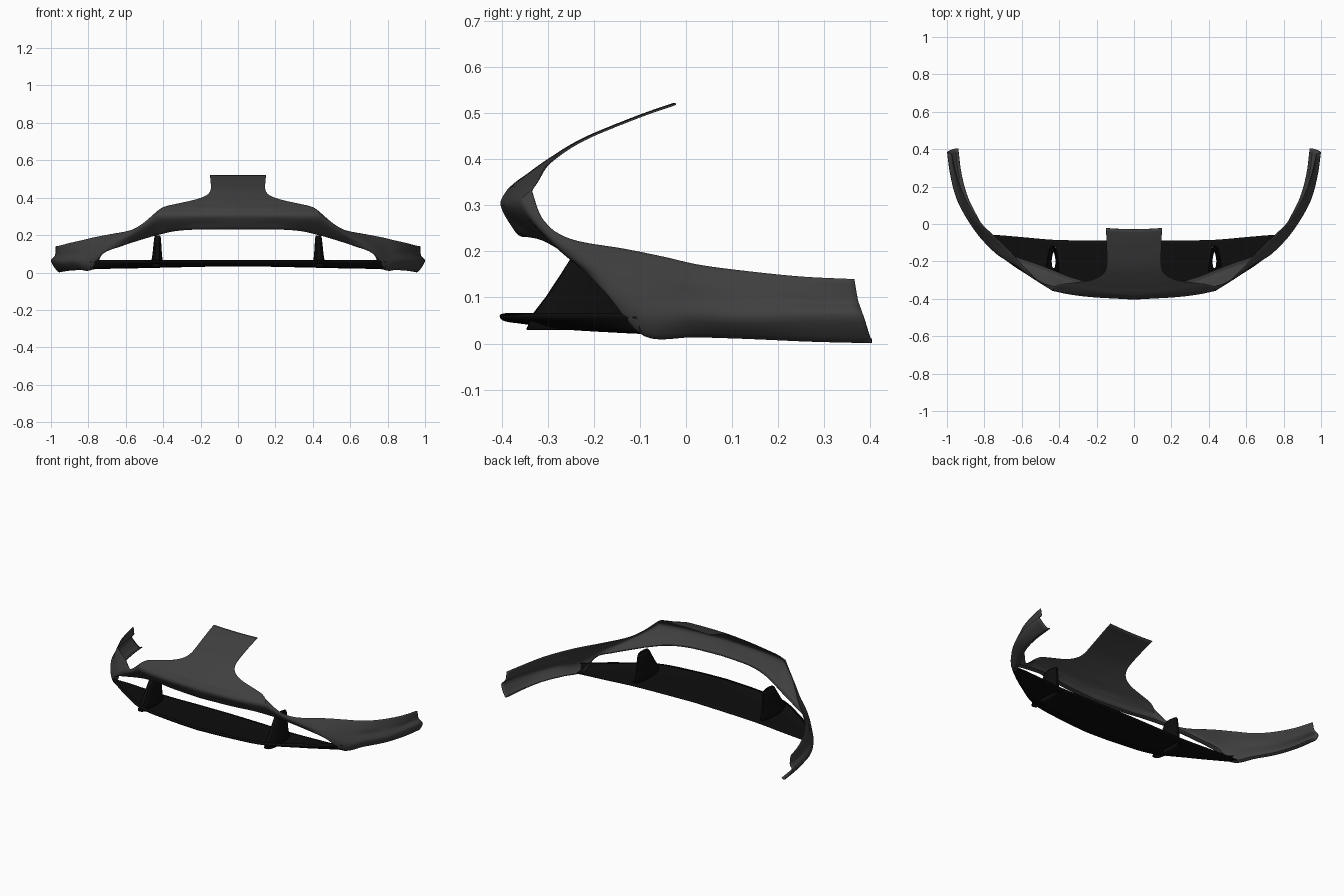
import bpy, bmesh, math
from mathutils import Vector

if "Cube" in bpy.data.objects:
    bpy.data.objects.remove(bpy.data.objects["Cube"])


def material(name, v):
    m = bpy.data.materials.new(name)
    m.diffuse_color = (v, v, v, 1)
    m.use_nodes = True
    m.node_tree.nodes["Principled BSDF"].inputs["Base Color"].default_value = m.diffuse_color
    return m


GREY = material("dark grey paint", 0.05)
BLACK = material("black plastic", 0.004)


def spline(pts, n):
    """Smooth path through pts with n steps per span."""
    p = [Vector(q) for q in pts]
    p = [2 * p[0] - p[1]] + p + [2 * p[-1] - p[-2]]
    out = []
    for i in range(1, len(p) - 2):
        a, b, c, d = p[i - 1:i + 3]
        for k in range(n):
            t = k / n
            out.append(0.5 * (2 * b + (c - a) * t + (2 * a - 5 * b + 4 * c - d) * t * t
                              + (3 * b - a - 3 * c + d) * t ** 3))
    return out + [p[-2]]


def smooth_grid(sections, n_along, n_across):
    rows = [spline(s, n_across) for s in sections]
    return list(zip(*[spline(col, n_along) for col in zip(*rows)]))


def add_grid(bm, grid):
    vs = [[bm.verts.new(p) for p in row] for row in grid]
    for a, b in zip(vs, vs[1:]):
        for i in range(len(a) - 1):
            bm.faces.new((a[i], a[i + 1], b[i + 1], b[i]))


def finish(bm, name, mat, thick):
    bmesh.ops.remove_doubles(bm, verts=bm.verts, dist=0.0008)
    bmesh.ops.recalc_face_normals(bm, faces=bm.faces)
    me = bpy.data.meshes.new(name)
    bm.to_mesh(me)
    bm.free()
    me.materials.append(mat)
    ob = bpy.data.objects.new(name, me)
    bpy.context.collection.objects.link(ob)
    bpy.ops.object.select_all(action='DESELECT')
    ob.select_set(True)
    bpy.context.view_layer.objects.active = ob
    mod = ob.modifiers.new("mirror", 'MIRROR')
    mod.use_clip = True
    mod = ob.modifiers.new("thickness", 'SOLIDIFY')
    mod.thickness = thick
    mod.offset = 0
    bpy.ops.object.shade_smooth_by_angle(angle=math.radians(35))
    return ob


# Bumper face: cross-sections from top edge to bottom edge, centre out to the wheel arch
nose = [
    [(0, -.385, .335), (0, -.4, .31), (0, -.397, .29), (0, -.38, .26), (0, -.36, .235)],
    [(.2, -.372, .335), (.2, -.39, .31), (.2, -.387, .29), (.2, -.365, .26), (.2, -.345, .234)],
    [(.33, -.355, .335), (.335, -.375, .31), (.335, -.37, .285), (.335, -.34, .25), (.335, -.31, .225)],
    [(.425, -.335, .332), (.435, -.355, .31), (.435, -.347, .28), (.44, -.31, .24), (.45, -.265, .20)],
]
side = [
    nose[-1],
    [(.50, -.31, .268), (.505, -.312, .25), (.51, -.30, .23), (.52, -.27, .20), (.53, -.235, .175)],
    [(.57, -.25, .226), (.58, -.258, .21), (.59, -.25, .19), (.605, -.23, .17), (.62, -.205, .145)],
    [(.68, -.13, .204), (.69, -.15, .18), (.70, -.17, .155), (.71, -.175, .13), (.72, -.168, .105)],
    [(.77, -.045, .187), (.785, -.06, .15), (.795, -.075, .11), (.805, -.09, .06), (.79, -.09, .02)],
    [(.84, .03, .17), (.86, .02, .13), (.865, .015, .10), (.88, .01, .06), (.85, .02, .018)],
    [(.90, .13, .157), (.915, .13, .12), (.925, .13, .095), (.945, .13, .055), (.91, .14, .014)],
    [(.945, .25, .145), (.955, .25, .11), (.96, .255, .09), (.98, .26, .06), (.945, .27, .009)],
    [(.975, .365, .14), (.975, .372, .10), (.98, .376, .085), (.998, .385, .06), (.962, .402, .006)],
]


def with_return(sec):
    # folded inner lip along the bottom edge
    x, y, z = sec[-1]
    return sec + [(x, y + .025, z + .001) if x < .75 else (x - .022, y + .002, z + .003)]


bm = bmesh.new()
add_grid(bm, smooth_grid([with_return(s) for s in nose], 6, 4))
add_grid(bm, smooth_grid([with_return(s) for s in side], 6, 4))

# Hood tongue: half width, y and z from the back edge down to the nose
tongue = [(.15, -.028, .52), (.147, -.1, .495), (.145, -.2, .455), (.15, -.25, .43),
          (.175, -.285, .408), (.23, -.315, .388), (.33, -.345, .366), (.39, -.365, .352),
          (.425, -.385, .335)]
top_edge = smooth_grid([s[:2] for s in nose], 6, 1)
top_edge = [row[0] for row in top_edge]
rows = []
for w, y, z in spline(tongue, 4):
    rows.append([Vector((w * p.x / .425, y + .05 * (w * p.x / .425 / .425) ** 2, z - .003 * (w * p.x / .18) ** 2 / 5.6))
                 for p in top_edge])
rows[-1] = top_edge
add_grid(bm, rows)
for v in bm.verts:
    if v.co.x < .0005:
        v.co.x = 0
finish(bm, "bumper_skin", GREY, .004)

# Splitter: x, front y, rear y, floor z
plan = [(0, -.402, -.09, .038), (.2, -.388, -.088, .035), (.42, -.352, -.085, .03),
        (.6, -.25, -.07, .026), (.72, -.165, -.06, .024), (.79, -.105, -.057, .021)]
secs = []
for x, yf, yb, zb in plan:
    d = yb - yf
    secs.append([(x, yf + .012, .064), (x, yf, .060), (x, yf + .04 * d, .050),
                 (x, yf + .22 * d, zb + .006), (x, yf + .55 * d, zb), (x, yb, zb - .002)])
bm = bmesh.new()
add_grid(bm, smooth_grid(secs, 12, 6))
# openings under the hollow fins
hole = [f for f in bm.faces
        if abs(f.calc_center_median().x - .434) < .02 and -.27 < f.calc_center_median().y < -.135]
bmesh.ops.delete(bm, geom=hole, context='FACES')
finish(bm, "splitter", BLACK, .005)

# Hollow fins: stacked rounded loops; z, front y, rear y, half width, centre x
bm = bmesh.new()
levels = [(.03, -.345, -.12, .034, .434), (.065, -.33, -.133, .028, .433), (.10, -.303, -.136, .023, .432),
          (.15, -.27, -.14, .019, .431), (.185, -.248, -.144, .016, .43), (.197, -.238, -.15, .012, .43)]
loops = []
for z, yf, yb, hw, cx in levels:
    loop = []
    for i in range(25):
        a = math.tau * i / 24
        c, s = math.cos(a), math.sin(a)
        taper = 1 - .35 * max(0, c)
        loop.append(Vector((cx + hw * taper * math.copysign(abs(s) ** .7, s),
                            (yf + yb) / 2 + (yb - yf) / 2 * c, z)))
    loops.append(loop)
add_grid(bm, loops)
finish(bm, "splitter_fins", BLACK, .004)
